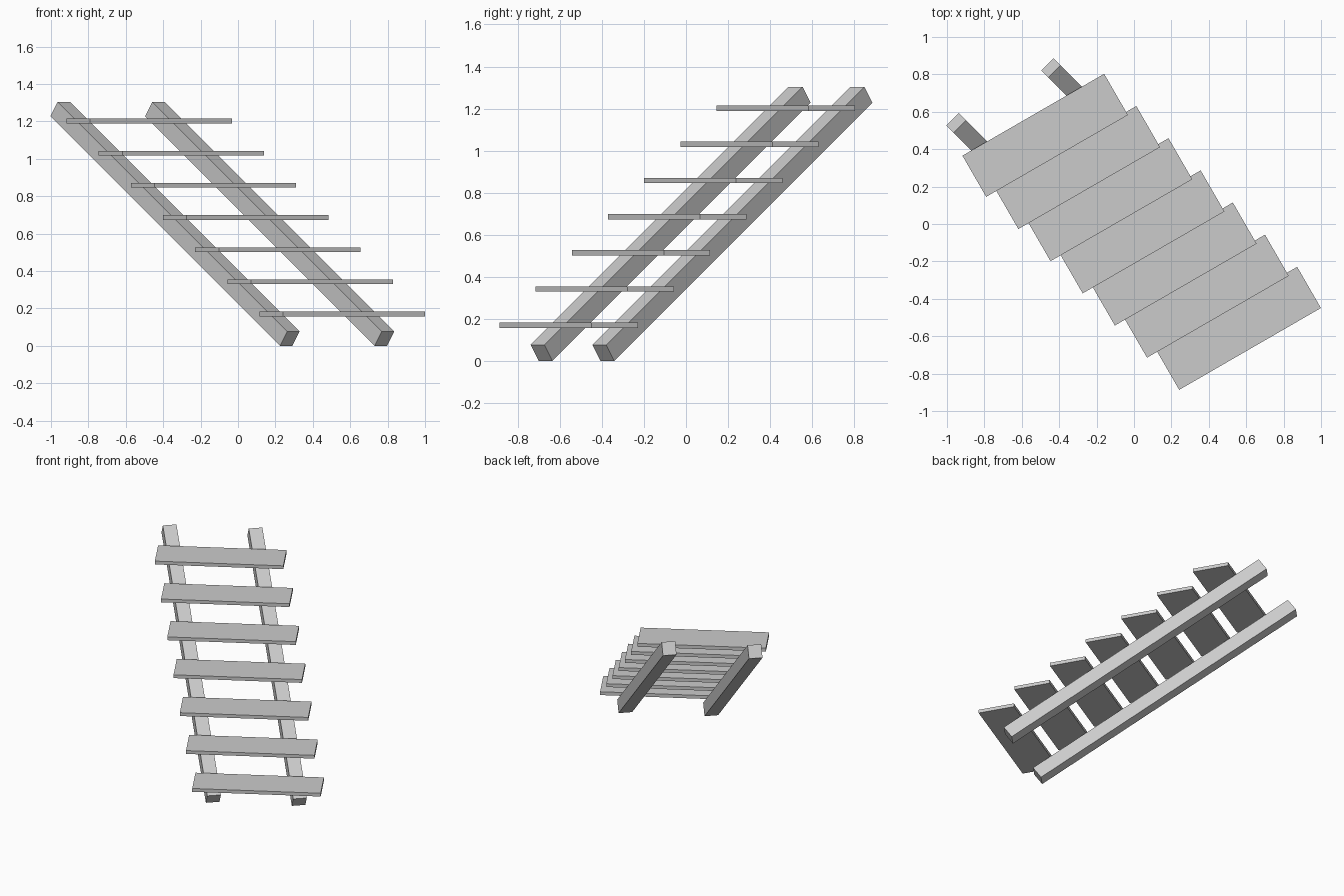
import bpy
from math import radians
from mathutils import Matrix, Vector

if "Cube" in bpy.data.objects:
    bpy.data.objects.remove(bpy.data.objects["Cube"])


def box(name, center, size, rotation):
    """Box of a given size, turned by a 3x3 rotation about its centre."""
    bpy.ops.mesh.primitive_cube_add(size=1)
    ob = bpy.context.object
    ob.name = name
    ob.data.transform(Matrix.Translation(center) @ rotation.to_4x4()
                      @ Matrix.Diagonal((*size, 1)))
    return ob


# Stringers: square beams rising along (-1, 1, 1), ends cut square
side = Vector((1, 1, 0)).normalized()
along = Vector((-1, 1, 1)).normalized()
up = along.cross(side).normalized()
beam_rot = Matrix((side, along, up)).transposed()
if beam_rot.determinant() < 0:
    beam_rot = Matrix((side, along, -up)).transposed()
RISE, BEAM = 1.2275, 0.0935
for name, foot in (("left_stringer", (0.277, -0.687, 0.038)),
                   ("right_stringer", (0.783, -0.393, 0.038))):
    middle = Vector(foot) + Vector((-1, 1, 1)) * RISE / 2
    box(name, middle, (BEAM, RISE * 3 ** 0.5, BEAM), beam_rot)

# Treads: seven level planks turned 30 degrees, stepping up the stringers
STEP = 0.172
tread_rot = Matrix.Rotation(radians(30), 3, 'Z')
for i in range(7):
    center = Vector((0.557, -0.558, 0.17)) + Vector((-1, 1, 1)) * STEP * i
    box(f"tread_{i + 1}", center, (0.875, 0.254, 0.025), tread_rot)
